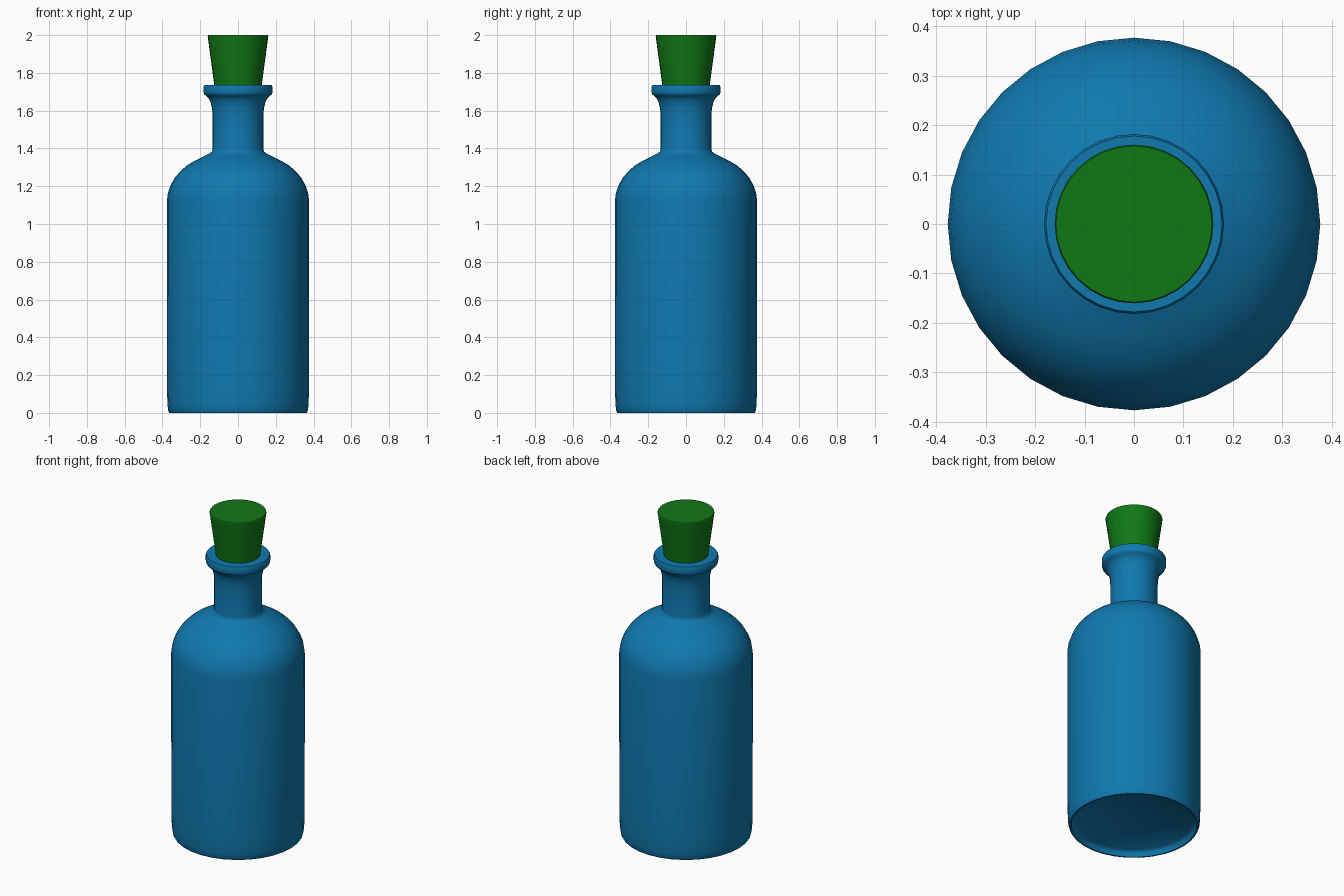
import bpy, math

if "Cube" in bpy.data.objects:
    bpy.data.objects.remove(bpy.data.objects["Cube"])

SEGMENTS = 32


def material(name, color):
    mat = bpy.data.materials.new(name)
    mat.diffuse_color = color
    mat.use_nodes = True
    mat.node_tree.nodes["Principled BSDF"].inputs["Base Color"].default_value = mat.diffuse_color
    return mat


def lathe(name, profile, mat, angle):
    """Spin (radius, z) points around the z axis; zero radius makes a pole."""
    verts, rings, faces = [], [], []
    for r, z in profile:
        start = len(verts)
        count = 1 if r == 0 else SEGMENTS
        for i in range(count):
            a = 2 * math.pi * i / SEGMENTS
            verts.append((r * math.cos(a), r * math.sin(a), z))
        rings.append([start + i % count for i in range(SEGMENTS)])
    for low, high in zip(rings, rings[1:]):
        for i in range(SEGMENTS):
            j = (i + 1) % SEGMENTS
            quad = [low[i], low[j], high[j], high[i]]
            faces.append(list(dict.fromkeys(quad)))
    mesh = bpy.data.meshes.new(name)
    mesh.from_pydata(verts, [], faces)
    mesh.materials.append(mat)
    obj = bpy.data.objects.new(name, mesh)
    bpy.context.collection.objects.link(obj)
    bpy.ops.object.select_all(action='DESELECT')
    obj.select_set(True)
    bpy.context.view_layer.objects.active = obj
    bpy.ops.object.shade_smooth_by_angle(angle=math.radians(angle))
    return obj


blue = material("blue_glass", (0.005, 0.19, 0.43, 1))
green = material("green_stopper", (0.005, 0.19, 0.008, 1))

# Bottle: recessed base, straight body, rounded shoulder, flared neck, lip, bore
bottle_profile = [
    (0, 0.035), (0.335, 0.035), (0.348, 0.025), (0.355, 0.0),
    (0.364, 0.0), (0.369, 0.01), (0.373, 0.04), (0.376, 0.12),
    (0.377, 1.12), (0.371, 1.165), (0.357, 1.205), (0.335, 1.245),
    (0.305, 1.28), (0.27, 1.31), (0.23, 1.334), (0.185, 1.356),
    (0.15, 1.373), (0.138, 1.383), (0.134, 1.40),
    (0.134, 1.57), (0.137, 1.61), (0.144, 1.642), (0.154, 1.664),
    (0.168, 1.678), (0.178, 1.685), (0.182, 1.695),
    (0.182, 1.728), (0.178, 1.735), (0.126, 1.735),
    (0.105, 1.57), (0, 1.57),
]
lathe("bottle", bottle_profile, blue, 40)

# Tapered stopper pushed into the neck
stopper_profile = [(0, 1.575), (0.104, 1.575), (0.1605, 1.994),
                   (0.158, 2.0), (0, 2.0)]
lathe("stopper", stopper_profile, green, 30)
